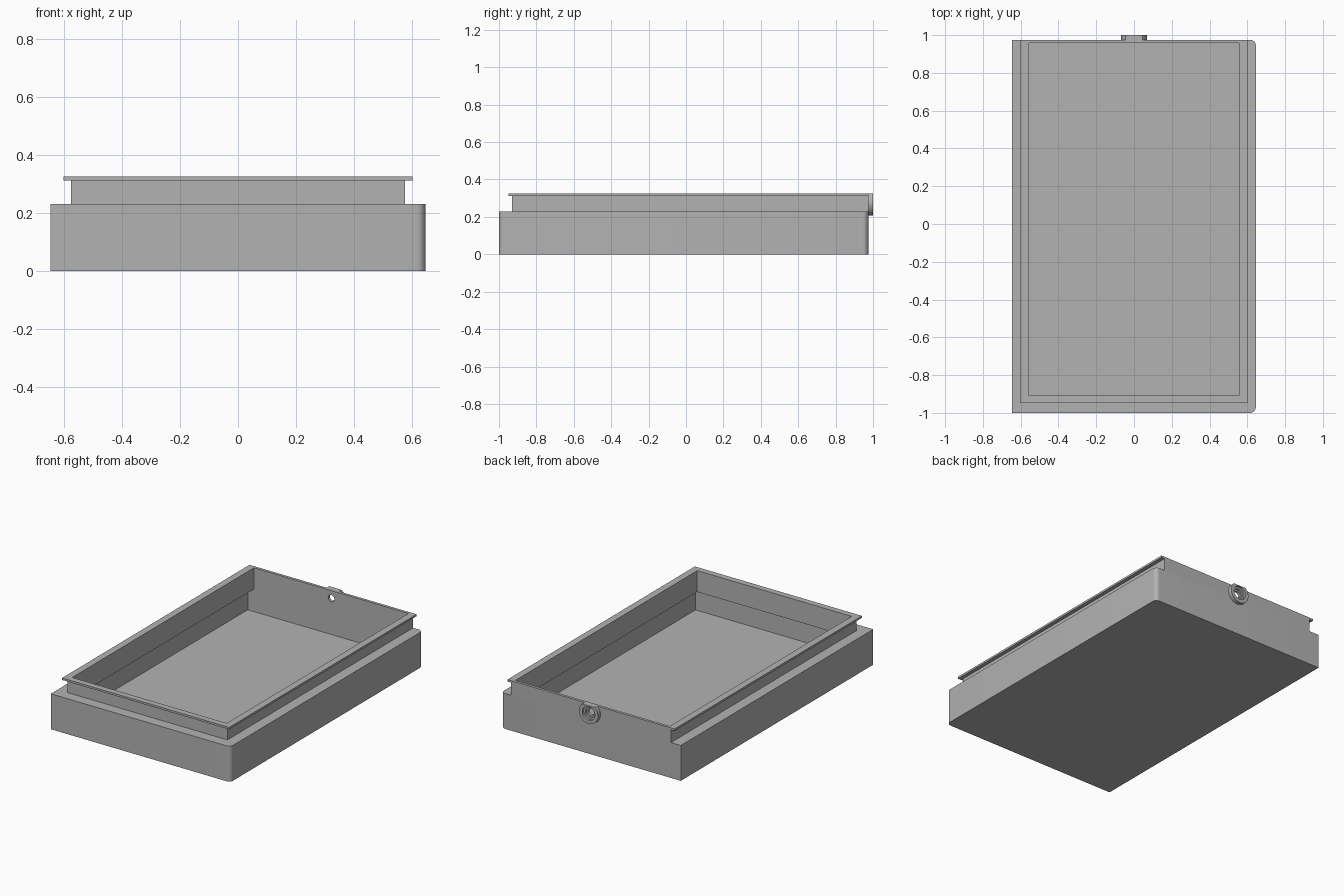
import bpy, bmesh, math
from mathutils import Vector

cube = bpy.data.objects.get("Cube")
if cube:
    bpy.data.objects.remove(cube, do_unlink=True)

grey = bpy.data.materials.new("plain grey")
grey.use_nodes = True
colour = (0.45, 0.45, 0.45, 1)
grey.diffuse_color = colour
grey.node_tree.nodes["Principled BSDF"].inputs["Base Color"].default_value = colour

BACK, INNER_BACK = 0.975, 0.957
STEP, RIM, TOP = 0.23, 0.312, 0.325
PORT_Z = 0.275


def finish(name, bm):
    bmesh.ops.recalc_face_normals(bm, faces=bm.faces)
    mesh = bpy.data.meshes.new(name)
    bm.to_mesh(mesh)
    bm.free()
    mesh.materials.append(grey)
    obj = bpy.data.objects.new(name, mesh)
    bpy.context.collection.objects.link(obj)
    return obj


def box(name, half_x, y0, y1, z0, z1, corner=0):
    """Box centred on x; corner rounds its upright edges on the left (+x) side."""
    bm = bmesh.new()
    bmesh.ops.create_cube(bm, size=1)
    for v in bm.verts:
        v.co = Vector((v.co.x * 2 * half_x, y0 + (v.co.y + 0.5) * (y1 - y0),
                       z0 + (v.co.z + 0.5) * (z1 - z0)))
    if corner:
        edges = [e for e in bm.edges if all(v.co.x > 0 for v in e.verts)
                 and abs(e.verts[0].co.z - e.verts[1].co.z) > 0.01]
        bmesh.ops.bevel(bm, geom=edges, offset=corner, segments=8,
                        profile=0.5, affect='EDGES')
    return finish(name, bm)


def activate(obj):
    bpy.ops.object.select_all(action='DESELECT')
    obj.select_set(True)
    bpy.context.view_layer.objects.active = obj


def cut(obj, *cutters):
    activate(obj)
    for cutter in cutters:
        mod = obj.modifiers.new("cut", 'BOOLEAN')
        mod.operation, mod.solver, mod.object = 'DIFFERENCE', 'EXACT', cutter
        bpy.ops.object.modifier_apply(modifier=mod.name)


def smooth(obj):
    activate(obj)
    bpy.ops.object.shade_smooth_by_angle(angle=math.radians(30))


# Cutters: mouth, wider cavity below it, round port through the back
mouth = box("mouth_cutter", 0.555, -0.908, INNER_BACK, 0.15, 0.5)
cavity = box("cavity_cutter", 0.6, -0.955, INNER_BACK, 0.04, 0.187)
bm = bmesh.new()
bmesh.ops.create_cone(bm, cap_ends=True, segments=32, radius1=0.022, radius2=0.022, depth=0.2)
for v in bm.verts:
    v.co = Vector((v.co.x, BACK + v.co.z, PORT_Z + v.co.y))
port = finish("port_cutter", bm)

# Hollow tray with two rounded corners
tray = box("tray", 0.645, -1, BACK, 0, STEP, corner=0.03)
cut(tray, cavity, mouth)
smooth(tray)

# Upright collar, flush with the tray at the back
collar = box("collar", 0.575, -0.93, BACK, STEP, RIM)
cut(collar, mouth, port)
smooth(collar)

# Thin overhanging rim
rim = box("rim", 0.6, -0.948, BACK, RIM, TOP)
cut(rim, mouth)

# Stepped ring around the port, trimmed flat level with the rim
profile = [(0.068, BACK), (0.068, 1.0), (0.045, 1.0),
           (0.045, 0.986), (0.033, 0.986), (0.033, BACK)]
bm = bmesh.new()
verts = [bm.verts.new((r, y, PORT_Z)) for r, y in profile]
edges = [bm.edges.new((verts[i - 1], verts[i])) for i in range(len(verts))]
bmesh.ops.spin(bm, geom=verts + edges, cent=(0, 0, PORT_Z), axis=(0, 1, 0),
               angle=math.tau, steps=48)
bmesh.ops.remove_doubles(bm, verts=bm.verts, dist=0.0001)
bmesh.ops.bisect_plane(bm, geom=bm.verts[:] + bm.edges[:] + bm.faces[:],
                       plane_co=(0, 0, TOP), plane_no=(0, 0, 1), clear_outer=True)
bmesh.ops.holes_fill(bm, edges=[e for e in bm.edges if e.is_boundary])
smooth(finish("port_ring", bm))

for helper in (mouth, cavity, port):
    bpy.data.objects.remove(helper, do_unlink=True)
